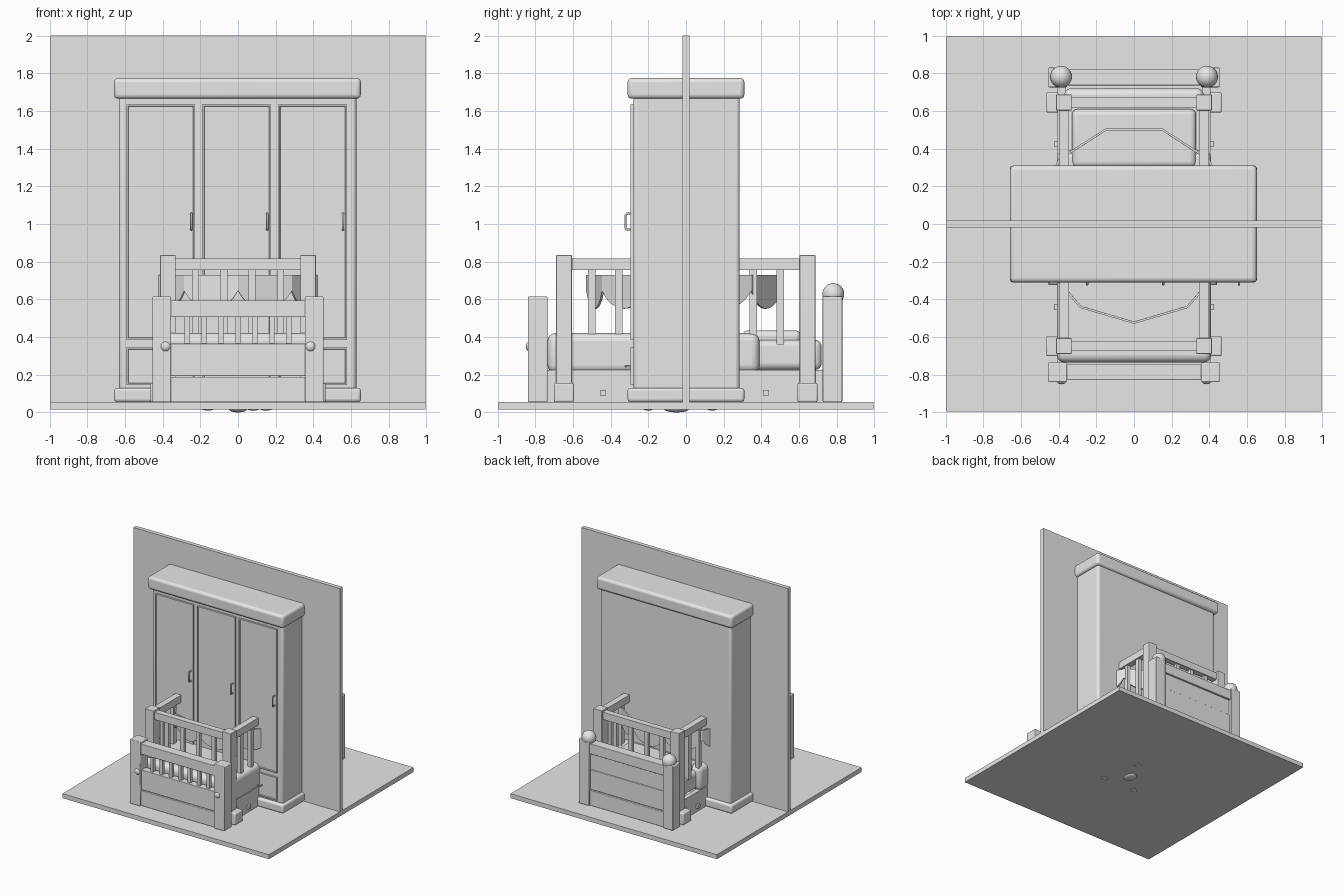
import bpy, bmesh, math
from mathutils import Matrix, Vector

cube = bpy.data.objects.get("Cube")
if cube:
    bpy.data.objects.remove(cube, do_unlink=True)

mat = bpy.data.materials.new("light_grey")
mat.use_nodes = True
GREY = (0.8, 0.8, 0.8, 1)
mat.diffuse_color = GREY
mat.node_tree.nodes["Principled BSDF"].inputs["Base Color"].default_value = GREY


def finish(name, bm, bevel=0, segments=3, smooth=True):
    mesh = bpy.data.meshes.new(name)
    bmesh.ops.recalc_face_normals(bm, faces=bm.faces)
    bm.to_mesh(mesh)
    bm.free()
    mesh.materials.append(mat)
    obj = bpy.data.objects.new(name, mesh)
    bpy.context.collection.objects.link(obj)
    if bevel:
        mod = obj.modifiers.new("Bevel", "BEVEL")
        mod.width, mod.segments = bevel, segments
    bpy.ops.object.select_all(action="DESELECT")
    bpy.context.view_layer.objects.active = obj
    obj.select_set(True)
    if smooth:
        bpy.ops.object.shade_smooth_by_angle(angle=math.radians(35))
    return obj


def box(name, x, y, z, bevel=0, segments=3):
    """Box from (low, high) ranges on each axis."""
    bm = bmesh.new()
    ranges = (x, y, z)
    size = Matrix.Diagonal([b - a for a, b in ranges] + [1])
    mid = Matrix.Translation([(a + b) / 2 for a, b in ranges])
    bmesh.ops.create_cube(bm, size=1, matrix=mid @ size)
    return finish(name, bm, bevel, segments)


def around(c, half):
    return (c - half, c + half)


def ball(name, centre, radius, squash=(1, 1, 1)):
    bm = bmesh.new()
    m = Matrix.Translation(centre) @ Matrix.Diagonal((*squash, 1))
    bmesh.ops.create_uvsphere(bm, u_segments=24, v_segments=14, radius=radius, matrix=m)
    return finish(name, bm)


def panel(name, x, z, y):
    """Door or drawer front with a raised rim and inset field."""
    obj_y = (y, y + 0.03)
    bm = bmesh.new()
    size = Matrix.Diagonal((x[1] - x[0], 0.03, z[1] - z[0], 1))
    mid = Matrix.Translation((sum(x) / 2, sum(obj_y) / 2, sum(z) / 2))
    bmesh.ops.create_cube(bm, size=1, matrix=mid @ size)
    bm.normal_update()
    front = [f for f in bm.faces if f.normal.y < -0.9]
    bmesh.ops.inset_region(bm, faces=front, thickness=0.012)
    bmesh.ops.inset_region(bm, faces=front, thickness=0.004, depth=-0.006)
    finish(name, bm, smooth=False)


def handle(name, pts, radius):
    curve = bpy.data.curves.new(name, "CURVE")
    curve.dimensions = "3D"
    curve.bevel_depth, curve.bevel_resolution = radius, 2
    curve.use_fill_caps = True
    s = curve.splines.new("POLY")
    s.points.add(len(pts) - 1)
    for p, co in zip(s.points, pts):
        p.co = (*co, 1)
    curve.materials.append(mat)
    bpy.context.collection.objects.link(bpy.data.objects.new(name, curve))


# Room: floor slab and upright wall
box("floor", (-0.995, 0.995), (-0.995, 0.995), (0.016, 0.055))
box("wall", (-0.995, 0.995), (-0.018, 0.018), (0.05, 2))
# Small scraps under the floor
ball("floor_stud", (0, -0.05, 0.016), 0.016, (3, 4, 1))
for x, y in ((-0.16, -0.2), (0.15, -0.2), (0.08, 0.14)):
    ball("floor_scrap", (x, y, 0.016), 0.006, (5, 4, 1))

# Wardrobe
box("wardrobe_body", (-0.632, 0.628), (-0.28, 0.285), (0.055, 1.7), 0.02)
box("wardrobe_base", (-0.658, 0.652), (-0.31, 0.31), (0.055, 0.13), 0.015)
box("wardrobe_cornice", (-0.658, 0.652), (-0.31, 0.31), (1.665, 1.775), 0.022)
for x in (-0.41, -0.007, 0.396):
    span = around(x, 0.183)
    panel("wardrobe_door", span, (0.385, 1.635), -0.295)
    panel("wardrobe_drawer", span, (0.145, 0.345), -0.295)
    hx = x + 0.162
    handle("door_handle", [(hx, -0.285, 1.055), (hx, -0.314, 1.055), (hx, -0.322, 1.045),
                           (hx, -0.322, 0.98), (hx, -0.314, 0.97), (hx, -0.285, 0.97)], 0.006)
    handle("drawer_handle", [(x - 0.04, -0.285, 0.245), (x - 0.04, -0.32, 0.245),
                             (x + 0.04, -0.32, 0.245), (x + 0.04, -0.285, 0.245)], 0.005)

# Bed: end frames, front one slatted and back one panelled
for end, y in (("foot", -0.787), ("head", 0.778)):
    for s in (-1, 1):
        box(end + "_post", around(s * 0.405, 0.05), around(y, 0.052), (0.055, 0.615), 0.006)
    inner = (-0.36, 0.36)
    box(end + "_top_rail", inner, around(y, 0.042), (0.505, 0.595), 0.005)
    box(end + "_middle_board", inner, around(y, 0.032), (0.192, 0.365), 0.005)
    box(end + "_lower_board", inner, around(y, 0.038), (0.055, 0.188), 0.005)
for i in range(7):
    box("foot_slat", around((i - 3) * 0.09, 0.014), around(-0.787, 0.014), (0.36, 0.51))
box("head_panel", (-0.36, 0.36), around(0.778, 0.026), (0.36, 0.51))
for s in (-1, 1):
    ball("head_post_ball", (s * 0.387, 0.782, 0.628), 0.058)
    ball("foot_post_knob", (s * 0.385, -0.832, 0.35), 0.027, (1, 0.7, 1))
    box("bed_side_board", around(s * 0.385, 0.02), (-0.74, 0.73), (0.055, 0.225))
    for y in (-0.44, 0.425):
        box("side_peg", around(s * 0.41, 0.014), around(y, 0.016), (0.09, 0.12))

# Bedding
box("mattress", (-0.37, 0.37), (-0.71, 0.72), (0.225, 0.385), 0.035, 4)
box("blanket", (-0.41, 0.41), (-0.735, 0.39), (0.21, 0.42), 0.04, 4)
box("pillow", (-0.33, 0.33), (0.3, 0.61), (0.35, 0.435), 0.03, 4)

# Cot frame: feet, posts, rails and slats
for y in (-0.648, 0.645):
    box("cot_foot", (-0.465, 0.465), around(y, 0.053), (0.055, 0.155), 0.008)
    for s in (-1, 1):
        box("cot_post", around(s * 0.372, 0.041), around(y, 0.042), (0.15, 0.835), 0.004)
    box("cot_end_rail", (-0.34, 0.34), around(y, 0.026), (0.755, 0.818))
    for i in range(4):
        box("cot_end_slat", around((i - 1.5) * 0.15, 0.018), around(y, 0.014), (0.36, 0.76))
for s in (-1, 1):
    box("cot_side_rail", around(s * 0.372, 0.027), (-0.62, 0.62), (0.755, 0.818))
    for i in range(8):
        box("cot_side_slat", around(s * 0.372, 0.016), around((i - 3.5) * 0.143, 0.02), (0.36, 0.76))

# Eleven-sided valance ring with a scallop hanging from every side
SIDES, R = 11, 0.53
corners = [Vector((R * math.cos(a), R * math.sin(a), 0)) for a in
           (-math.pi / 2 + 2 * math.pi * i / SIDES for i in range(SIDES))]
bm = bmesh.new()
for i, a in enumerate(corners):
    b = corners[(i + 1) % SIDES]
    up = Vector((0, 0, 1))
    strip = [a + up * 0.73, b + up * 0.73, b + up * 0.645]
    for k in range(1, 10):
        t = k / 10
        drop = 0.095 * math.sin(math.pi * t) ** 0.7
        strip.append(b.lerp(a, t) + up * (0.645 - drop))
    strip.append(a + up * 0.645)
    bm.faces.new([bm.verts.new(p) for p in strip])
bmesh.ops.remove_doubles(bm, verts=bm.verts, dist=0.0001)
ring = finish("valance", bm, smooth=False)
ring.modifiers.new("Solidify", "SOLIDIFY").thickness = 0.012
